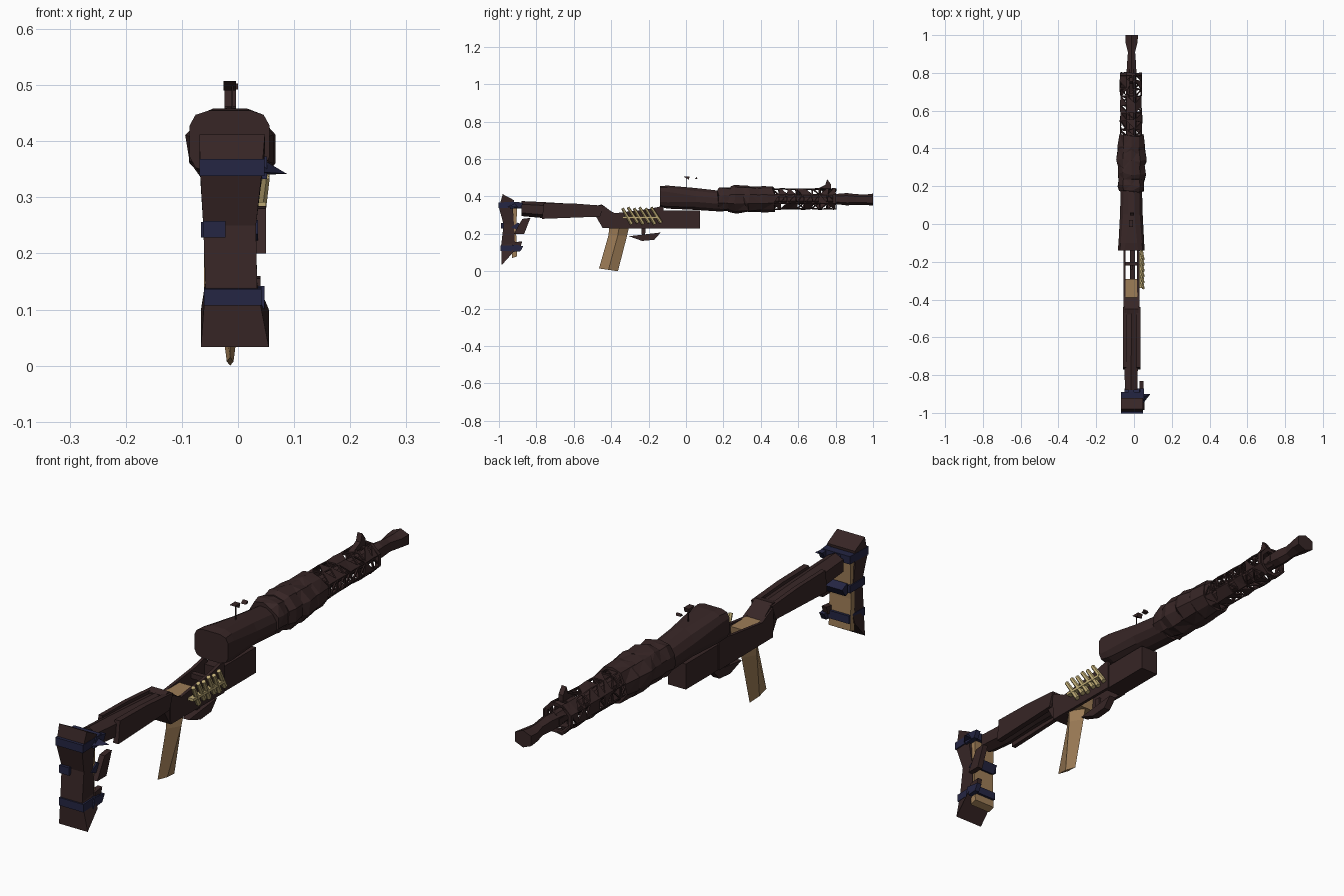
import bpy, bmesh, math, random
from mathutils import Vector

random.seed(4)
CX = -0.014  # long axis of the weapon


def material(name, rgb):
    m = bpy.data.materials.new(name)
    m.diffuse_color = (*rgb, 1)
    return m


DARK = material("dark_iron", (0.038, 0.019, 0.019))
TAN = material("tan_wood", (0.34, 0.205, 0.095))
NAVY = material("navy_cloth", (0.018, 0.019, 0.056))
BRASS = material("brass", (0.52, 0.41, 0.18))


def finish(name, bm, mat):
    bmesh.ops.recalc_face_normals(bm, faces=bm.faces)
    me = bpy.data.meshes.new(name)
    bm.to_mesh(me)
    bm.free()
    me.materials.append(mat)
    ob = bpy.data.objects.new(name, me)
    bpy.context.collection.objects.link(ob)
    return ob


def bridge(bm, rings):
    n = len(rings[0])
    for a, b in zip(rings, rings[1:]):
        for i in range(n):
            j = (i + 1) % n
            bm.faces.new((a[i], a[j], b[j], b[i]))


def loft(name, sections, n, mat, jitter=0.0, caps=True, power=1.0):
    """Tube along y; each section is (y, x0, x1, z0, z1[, squareness])."""
    bm = bmesh.new()
    rings = []
    for y, x0, x1, z0, z1, *e in sections:
        p = e[0] if e else power
        ring = []
        for i in range(n):
            a = 2 * math.pi * (i + 0.5) / n
            c, s = math.cos(a), math.sin(a)
            k = 1 / math.cos(math.pi / n)
            c = math.copysign(min(1, abs(c * k)) ** p, c)
            s = math.copysign(min(1, abs(s * k)) ** p, s)
            r = 1 + random.uniform(-jitter, jitter)
            ring.append(bm.verts.new(((x0 + x1) / 2 + c * r * (x1 - x0) / 2,
                                      y + random.uniform(-jitter, jitter) * 0.12,
                                      (z0 + z1) / 2 + s * r * (z1 - z0) / 2)))
        rings.append(ring)
    bridge(bm, rings)
    if caps:
        bm.faces.new(rings[0])
        bm.faces.new(rings[-1])
    if jitter:
        bmesh.ops.triangulate(bm, faces=[f for f in bm.faces if len(f.verts) == 4])
    return finish(name, bm, mat)


def prism(name, yz, x0, x1, mat):
    """Side profile in (y, z) extruded across x."""
    bm = bmesh.new()
    a = [bm.verts.new((x0, y, z)) for y, z in yz]
    b = [bm.verts.new((x1, y, z)) for y, z in yz]
    bridge(bm, [a, b])
    bm.faces.new(a)
    bm.faces.new(b)
    return finish(name, bm, mat)


def box(name, x0, x1, y0, y1, z0, z1, mat):
    return prism(name, [(y0, z0), (y1, z0), (y1, z1), (y0, z1)], x0, x1, mat)


# --- shoulder pad: sections stacked upwards (z back, z front, x0, x1, y0, y1)
bm = bmesh.new()
rings = []
for zb, zf, x0, x1, y0, y1 in [(0.033, 0.10, -0.066, 0.055, -0.985, -0.925),
                               (0.14, 0.15, -0.058, 0.034, -0.988, -0.915),
                               (0.25, 0.25, -0.062, 0.032, -0.975, -0.92),
                               (0.34, 0.33, -0.067, 0.042, -1.0, -0.925),
                               (0.412, 0.38, -0.069, 0.048, -0.98, -0.92)]:
    rings.append([bm.verts.new(c) for c in ((x0, y0, zb), (x1, y0, zb), (x1, y1, zf), (x0, y1, zf))])
bridge(bm, rings)
bm.faces.new(rings[0])
bm.faces.new(rings[-1])
finish("shoulder_pad", bm, DARK)
prism("pad_backing", [(-0.93, 0.07), (-0.903, 0.08), (-0.908, 0.2), (-0.903, 0.35), (-0.93, 0.35)],
      -0.061, 0.03, TAN)
# cloth bands and knots
for i, (z, x1, y0, y1) in enumerate([(0.353, 0.047, -1.003, -0.89), (0.122, 0.042, -0.993, -0.895)]):
    loft(f"cloth_band_{i}", [(y0, -0.069 + 0.008 * i, x1, z - 0.015, z + 0.015),
                             (y1, -0.069 + 0.008 * i, x1, z - 0.012, z + 0.018)], 4, NAVY)
    prism(f"cloth_knot_{i}", [(-0.94, z - 0.02), (-0.885, z - 0.015), (-0.87, z + 0.012), (-0.93, z + 0.02)],
          x1 - 0.015, x1 + 0.005, NAVY)
box("cloth_band_middle_back", -0.062, -0.022, -0.988, -0.97, 0.228, 0.258, NAVY)
box("cloth_band_middle_side", -0.066, -0.055, -0.985, -0.895, 0.228, 0.256, NAVY)
prism("cloth_band_middle_front", [(-0.935, 0.235), (-0.89, 0.215), (-0.87, 0.245), (-0.9, 0.26)],
      -0.05, 0.036, NAVY)
bm = bmesh.new()
tip = [bm.verts.new(c) for c in ((0.04, -0.96, 0.345), (0.04, -0.9, 0.34), (0.04, -0.92, 0.37), (0.087, -0.9, 0.342))]
for t in ((0, 1, 2), (0, 1, 3), (1, 2, 3), (2, 0, 3)):
    bm.faces.new([tip[k] for k in t])
finish("cloth_loose_end", bm, NAVY)
prism("pad_scrap", [(-0.92, 0.2), (-0.865, 0.2), (-0.832, 0.285), (-0.875, 0.28)], 0.028, 0.05, DARK)
prism("pad_scrap_low", [(-0.92, 0.12), (-0.885, 0.13), (-0.875, 0.16), (-0.92, 0.155)], 0.02, 0.04, DARK)
loft("pad_mount", [(-0.93, -0.03, 0.0, 0.335, 0.37), (-0.87, -0.03, 0.0, 0.335, 0.365)], 4, NAVY)

# --- stock tube
loft("stock_tube", [(-0.88, -0.048, 0.018, 0.295, 0.375), (-0.77, -0.05, 0.02, 0.285, 0.37),
                    (-0.6, -0.05, 0.022, 0.292, 0.36), (-0.44, -0.045, 0.02, 0.29, 0.35)], 6, DARK)
for x0, x1 in ((-0.057, -0.04), (0.012, 0.034)):
    prism("stock_side_plate", [(-0.77, 0.28), (-0.46, 0.292), (-0.44, 0.35), (-0.6, 0.362), (-0.76, 0.365)],
          x0, x1, DARK)

# --- lower receiver: neck, open side plates, front box
prism("receiver_neck", [(-0.48, 0.29), (-0.445, 0.23), (-0.38, 0.23), (-0.38, 0.305), (-0.45, 0.357), (-0.48, 0.35)],
      -0.05, 0.024, DARK)
for x0, x1 in ((-0.056, -0.044), (0.016, 0.028)):
    prism("receiver_side_plate", [(-0.445, 0.23), (-0.12, 0.228), (-0.12, 0.35), (-0.2, 0.332), (-0.38, 0.31),
                                  (-0.45, 0.345)], x0, x1, DARK)
box("receiver_front", -0.052, 0.024, -0.14, 0.075, 0.228, 0.325, DARK)
box("receiver_cross_bar", -0.05, 0.02, -0.22, -0.2, 0.3, 0.32, DARK)
prism("grip_block", [(-0.41, 0.232), (-0.3, 0.232), (-0.29, 0.312), (-0.4, 0.312)], -0.046, 0.018, TAN)

# --- grip: diamond section tapering to a thin lower edge (y rear, y front, z rear, z front, half width)
bm = bmesh.new()
rings = []
for yr, yf, zr, zf, w in [(-0.41, -0.305, 0.235, 0.235, 0.036), (-0.415, -0.315, 0.19, 0.19, 0.03),
                          (-0.465, -0.364, 0.015, 0.0, 0.006)]:
    ym, zm = yf * 0.5 + yr * 0.5, (zr + zf) / 2
    rings.append([bm.verts.new(c) for c in ((CX, yr, zr), (CX + w, ym, zm), (CX, yf, zf), (CX - w, ym, zm))])
bridge(bm, rings)
bm.faces.new(rings[0])
bm.faces.new(rings[-1])
finish("grip", bm, TAN)
prism("trigger_guard", [(-0.305, 0.187), (-0.235, 0.162), (-0.17, 0.168), (-0.135, 0.207)], -0.022, 0.006, DARK)
prism("trigger", [(-0.24, 0.24), (-0.235, 0.18), (-0.22, 0.18), (-0.215, 0.24)], -0.018, -0.008, DARK)

# --- row of cartridges on the right side
for i in range(6):
    bm = bmesh.new()
    bmesh.ops.create_cone(bm, cap_ends=True, segments=6, radius1=0.010, radius2=0.008, depth=0.098)
    axis = Vector((0.012, -0.05 - 0.004 * (i % 2), 0.085))
    rot = axis.to_track_quat('Z', 'Y')
    for v in bm.verts:
        v.co = rot @ v.co + Vector((0.043, -0.315 + 0.031 * i, 0.294 + 0.006 * (i % 2)))
    finish(f"cartridge_{i}", bm, BRASS)
box("cartridge_strap", 0.024, 0.05, -0.34, -0.15, 0.282, 0.292, BRASS)

# --- upper receiver: square at the rear, round towards the barrel
loft("upper_receiver", [(-0.14, -0.086, 0.056, 0.345, 0.455, 0.5), (-0.1, -0.082, 0.054, 0.335, 0.458, 0.6),
                        (0.05, -0.074, 0.046, 0.328, 0.445), (0.2, -0.07, 0.042, 0.318, 0.428)], 12, DARK)
# tiny raised rear sight on a thin post
box("rear_sight_post", -0.012, -0.009, 0.0, 0.004, 0.44, 0.5, DARK)
prism("rear_sight_blade", [(-0.015, 0.507), (0.015, 0.49), (0.02, 0.507)], -0.026, -0.004, DARK)
prism("rear_sight_tab", [(0.045, 0.492), (0.062, 0.492), (0.058, 0.503)], -0.02, 0.0, DARK)

# --- lumpy wrapped hand guard made of overlapping bands
for i, (y0, y1, r, rz) in enumerate([(0.175, 0.26, 0.07, 0.066), (0.23, 0.33, 0.073, 0.074),
                                     (0.3, 0.4, 0.076, 0.073), (0.37, 0.47, 0.069, 0.07)]):
    loft(f"guard_wrap_{i}", [(y0, CX - r * 0.9, CX + r * 0.9, 0.386 - rz * 0.9, 0.386 + rz * 0.9),
                             (y0 * 0.65 + y1 * 0.35, CX - r, CX + r, 0.386 - rz, 0.386 + rz),
                             (y1, CX - r * 0.92, CX + r * 0.92, 0.386 - rz * 0.92, 0.386 + rz * 0.92)],
         10, DARK, jitter=0.07)

# --- perforated shroud around the barrel
shroud = loft("barrel_shroud", [(0.46 + 0.34 * k / 8, CX - 0.06, CX + 0.056, 0.33, 0.442) for k in range(9)],
              8, DARK, jitter=0.05, caps=False)
bm = bmesh.new()
bm.from_mesh(shroud.data)
faces = list(bm.faces)
bmesh.ops.inset_individual(bm, faces=faces, thickness=0.0065)
bmesh.ops.delete(bm, geom=[f for f in faces if random.random() < 0.6], context='FACES')
bm.to_mesh(shroud.data)
bm.free()
mod = shroud.modifiers.new("thickness", 'SOLIDIFY')
mod.thickness = 0.006
loft("shroud_front_ring", [(0.785, CX - 0.061, CX + 0.057, 0.328, 0.444), (0.8, CX - 0.06, CX + 0.056, 0.33, 0.442)],
     8, DARK, caps=False).modifiers.new("thickness", 'SOLIDIFY').thickness = 0.015
loft("inner_barrel", [(0.4, CX - 0.026, CX + 0.026, 0.36, 0.412), (0.82, CX - 0.026, CX + 0.026, 0.36, 0.412)],
     8, DARK)
prism("front_sight", [(0.69, 0.435), (0.745, 0.462), (0.755, 0.492), (0.775, 0.465), (0.775, 0.435)],
      CX - 0.01, CX + 0.01, DARK)

# --- muzzle with flared end
loft("muzzle", [(0.79, -0.04, 0.012, 0.36, 0.412), (0.86, -0.036, 0.01, 0.352, 0.418),
                (0.91, -0.032, 0.006, 0.355, 0.412), (0.96, -0.045, 0.018, 0.355, 0.41),
                (1.0, -0.046, 0.022, 0.35, 0.415)], 6, DARK)
